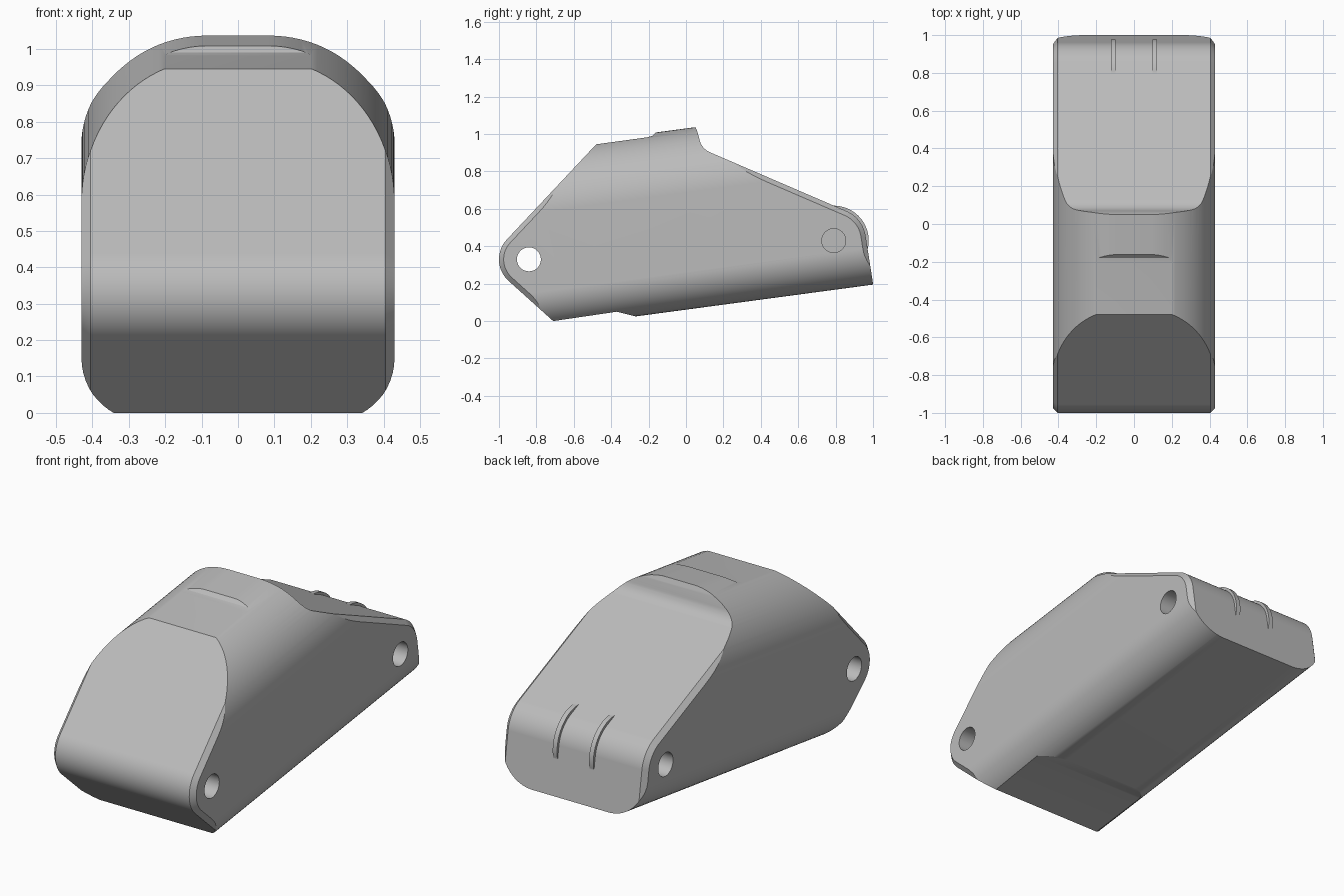
import bpy, bmesh, math
from mathutils import Vector

SLOPE = 0.134  # rise of the long axis toward the back


def new_object(name, bm):
    bmesh.ops.recalc_face_normals(bm, faces=bm.faces)
    mesh = bpy.data.meshes.new(name)
    bm.to_mesh(mesh)
    bm.free()
    obj = bpy.data.objects.new(name, mesh)
    bpy.context.collection.objects.link(obj)
    return obj


def loft(name, rings):
    """Closed solid through rings of equal point count."""
    bm = bmesh.new()
    loops = [[bm.verts.new(p) for p in ring] for ring in rings]
    for a, b in zip(loops, loops[1:]):
        for i in range(len(a)):
            j = (i + 1) % len(a)
            bm.faces.new((a[i], a[j], b[j], b[i]))
    bm.faces.new(loops[0])
    bm.faces.new(loops[-1])
    return new_object(name, bm)


def arc(cx, cy, r, start, end, n):
    angles = [math.radians(start + (end - start) * i / n) for i in range(n + 1)]
    return [(cx + r * math.cos(a), cy + r * math.sin(a)) for a in angles]


def inset(points, d):
    """Offset a clockwise outline inward with mitred corners."""
    out = []
    for i, p in enumerate(points):
        p = Vector(p)
        e1 = (p - Vector(points[i - 1])).normalized()
        e2 = (Vector(points[(i + 1) % len(points)]) - p).normalized()
        n1, n2 = Vector((e1.y, -e1.x)), Vector((e2.y, -e2.x))
        out.append(tuple(p + (n1 + n2) * d / (1 + n1.dot(n2))))
    return out


def disc(name, y, z, r, x0, x1, n=48):
    ring = arc(y, z, r, 0, 360, n)[:-1]
    return loft(name, [[(x, a, b) for a, b in ring] for x in (x0, x1)])


def combine(obj, tool, operation):
    tool.hide_render = True
    mod = obj.modifiers.new(operation.lower(), 'BOOLEAN')
    mod.operation, mod.solver, mod.object = operation, 'EXACT', tool
    bpy.context.view_layer.objects.active = obj
    bpy.ops.object.modifier_apply(modifier=mod.name)
    bpy.data.objects.remove(tool)


cube = bpy.data.objects.get("Cube")
if cube:
    bpy.data.objects.remove(cube)

grey = bpy.data.materials.new("plain grey")
grey.use_nodes = True
grey.diffuse_color = (0.5, 0.5, 0.5, 1)
grey.node_tree.nodes["Principled BSDF"].inputs["Base Color"].default_value = (0.5, 0.5, 0.5, 1)

# Side outline (y, z), clockwise from the front lip
side = [(-0.71, 0.0)]
side += arc(-0.845, 0.33, 0.155, 228, 136, 16)
side += [(-0.48, 0.945), (-0.21, 0.982), (-0.18, 0.99), (-0.14, 1.03), (0.04, 1.06)]
side += [(0.062, 1.01)]
side += arc(0.165, 0.99, 0.095, 195, 246, 8)
side += arc(0.79, 0.43, 0.172, 66, 9, 14)
side += [(1.0, 0.2), (1.015, 0.1), (-0.17, -0.1), (-0.17, 0.0), (-0.37, 0.05)]
small = inset(side, 0.025)
body = loft("body", [[(x, y, z) for y, z in outline] for x, outline in
                     ((-0.43, small), (-0.405, side), (0.405, side), (0.43, small))])

# Rounded cross-section (x, z) swept along the sloping axis
half = arc(0.23, 0.261, 0.2, -90, 0, 14) + arc(0.085, 0.685, 0.345, 0, 90, 24)
section = half + [(-x, z) for x, z in reversed(half)]
sweep = loft("section_cutter", [[(x, y, z + SLOPE * y) for x, z in section] for y in (-1.2, 1.2)])
combine(body, sweep, 'INTERSECT')

# Paired raised ribs around the rear end
for s in (-1, 1):
    rib = disc("rear_rib", 0.79, 0.43, 0.187, s * 0.11 - 0.013, s * 0.11 + 0.013, 64)
    combine(body, rib, 'UNION')

# Through hole at the front, blind sockets at the back
combine(body, disc("front_hole", -0.84, 0.33, 0.064, -0.6, 0.6), 'DIFFERENCE')
for s in (-1, 1):
    combine(body, disc("rear_socket", 0.79, 0.43, 0.064, s * 0.22, s * 0.6), 'DIFFERENCE')

body.data.materials.clear()
body.data.materials.append(grey)
for face in body.data.polygons:
    face.material_index = 0

bpy.ops.object.select_all(action='DESELECT')
body.select_set(True)
bpy.context.view_layer.objects.active = body
bpy.ops.object.shade_smooth_by_angle(angle=math.radians(25))
weighted = body.modifiers.new("even_shading", 'WEIGHTED_NORMAL')
weighted.keep_sharp = True
